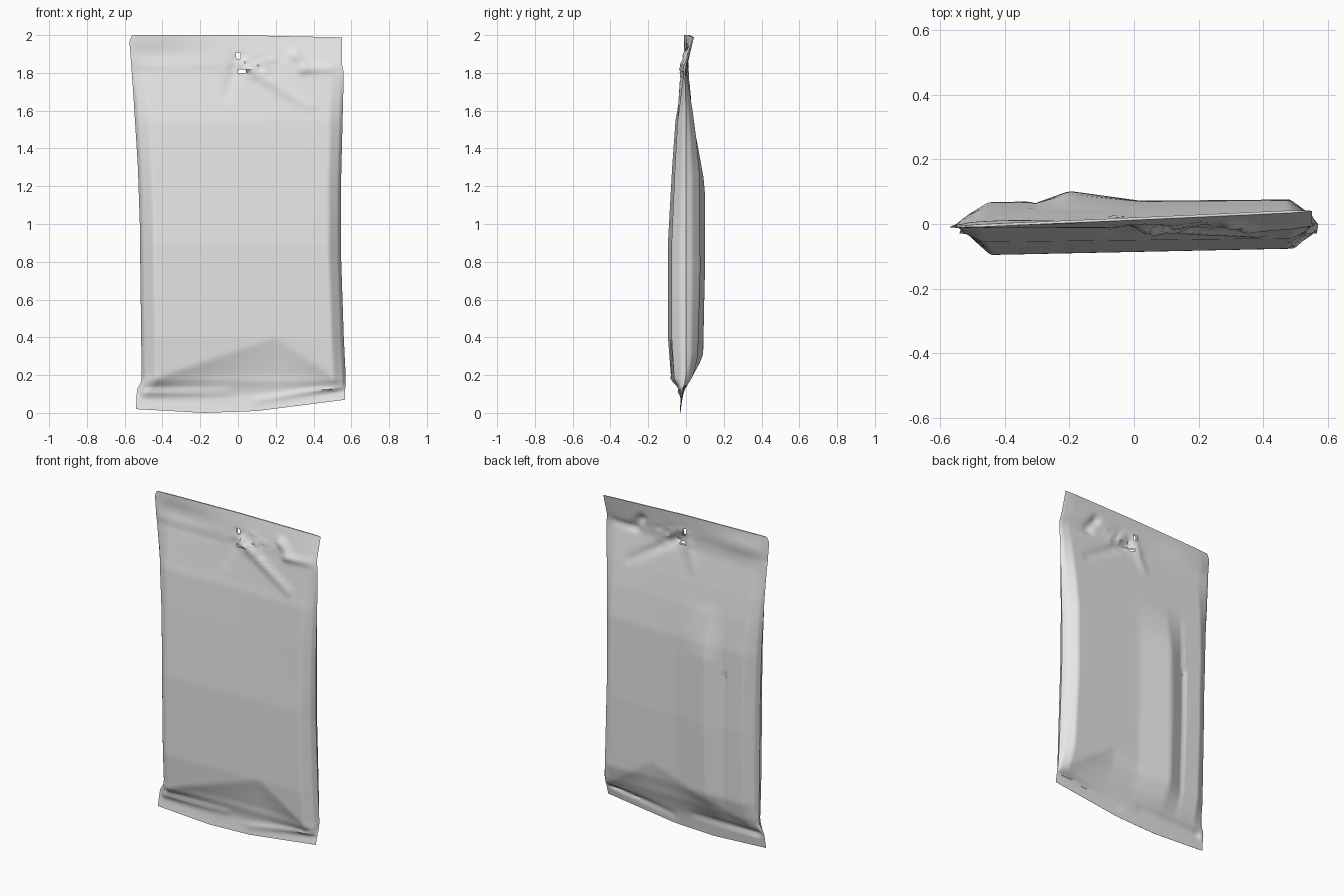
import bpy, bmesh, math, random
from mathutils import Vector

if "Cube" in bpy.data.objects:
    bpy.data.objects.remove(bpy.data.objects["Cube"], do_unlink=True)

COLS, ROWS = 80, 110
random.seed(4)

foil = bpy.data.materials.new("grey_foil")
foil.use_nodes = True
foil.diffuse_color = (0.8, 0.8, 0.8, 1)
foil.node_tree.nodes["Principled BSDF"].inputs["Base Color"].default_value = (0.8, 0.8, 0.8, 1)

# Outline and depth curves, each a list of (height, value)
LEFT = [(0, -.54), (.12, -.535), (.17, -.51), (1, -.52), (1.3, -.53), (1.7, -.555), (1.97, -.575), (2, -.56)]
RIGHT = [(0, .565), (.2, .57), (.4, .56), (.85, .545), (1.2, .545), (1.6, .555), (1.8, .56), (1.85, .55), (2, .55)]
FRONT = [(0, .004), (.09, .012), (.17, .07), (.4, .086), (.9, .086), (1.3, .066), (1.55, .05), (1.8, .008), (2, .004)]
BACK = [(0, .004), (.1, .012), (.3, .06), (.75, .072), (1.25, .07), (1.45, .052), (1.8, .008), (2, .004)]
MID = [(0, -.03), (.08, -.02), (.2, 0), (1.6, 0), (1.78, -.005), (1.85, -.004), (2, .016)]
# Plump cross-section, rib on the back, lower hem and fold line, all across the width
SECTION = [(-1, 0), (-.97, .45), (-.86, 1), (.88, 1), (.97, .45), (1, 0)]
RIB = [(-.32, -.01), (-.2, .032), (.02, 0)]
HEM = [(-.54, .02), (-.18, 0), (.1, .01), (.57, .07)]
FOLD = [(-.55, .14), (.2, .4), (.57, .14)]


def lerp(curve, t):
    if t <= curve[0][0]:
        return curve[0][1]
    for (a, p), (b, q) in zip(curve, curve[1:]):
        if t <= b:
            return p + (q - p) * (t - a) / (b - a)
    return curve[-1][1]


def crease(x, z, start, end, width, depth):
    """Displacement of a pinched crease fading along a line."""
    a, d, p = Vector(start), Vector(end) - Vector(start), Vector((x, z))
    t = max(0, min(1, (p - a).dot(d) / d.length_squared))
    return depth * (1 - .7 * t) * math.exp(-((p - a - d * t).length / width) ** 2)


def wall(x, z, u, side):
    """Depth of the front (side -1) or back (side 1) wall."""
    full = lerp(FRONT if side < 0 else BACK, z)
    fold = lerp(FOLD, x)
    if z < fold:
        full *= max(.12, min(1, .25 + .75 * (z - .08) / (fold - .08)))
    tilt = 1 - side * -.13 * u if side < 0 else 1 + .06 * u
    y = lerp(MID, z) + side * full * lerp(SECTION, u) * tilt
    if side > 0 and .12 < z < 1.5:
        y += lerp(RIB, x) * min(1, (z - .12) * 5, (1.5 - z) * 3) if -.32 < x < .02 else 0
    if z > 1.8:
        y += .045 * x * (z - 1.8) / .2
    return y


def wrinkle(x, z):
    """Creases shared by both walls around the seals."""
    y = crease(x, z, (.02, 1.85), (.38, 1.62), .025, -.02)
    y += crease(x, z, (0, 1.87), (-.06, 1.68), .025, .016)
    y += crease(x, z, (.3, 1.9), (.36, 1.84), .022, -.024)
    y += crease(x, z, (.34, 1.82), (.55, 1.83), .02, -.018)
    y += crease(x, z, (-.5, .1), (-.05, .11), .018, -.02)
    y += crease(x, z, (.56, .12), (.1, .06), .02, -.018)
    y += .012 * math.exp(-((x + .4) / .2) ** 2 - ((z - 1.9) / .06) ** 2)
    crumple = math.exp(-((x - .1) / .12) ** 2 - ((z - 1.84) / .06) ** 2)
    return y + random.uniform(-.012, .012) * crumple


# Packet: front and back walls lofted together from hem to top seal
bm = bmesh.new()
rows = []
for j in range(ROWS + 1):
    z = 2 * j / ROWS
    left, right = lerp(LEFT, z), lerp(RIGHT, z)
    front, back = [], []
    for i in range(COLS + 1):
        u = math.sin(math.pi * (i / COLS - .5))
        x = left + (right - left) * (u + 1) / 2
        shift = wrinkle(x, z) * min(1, 8 * (1 - abs(u)) + .2)
        height = z + lerp(HEM, x) * max(0, 1 - z / .15)
        height -= .012 * max(0, (z - 1.8) / .2) * max(0, x / .55)
        front.append(bm.verts.new((x, wall(x, z, u, -1) + shift, height)))
        if 0 < i < COLS:
            back.append(bm.verts.new((x, wall(x, z, u, 1) + shift, height)))
        else:
            back.append(front[-1])
    rows.append((front, back))

tears = [(.0, 1.89), (.02, 1.81)]
for (f0, b0), (f1, b1) in zip(rows, rows[1:]):
    for i in range(COLS):
        mid = (f0[i].co + f1[i + 1].co) / 2
        if any(math.hypot(mid.x - x, mid.z - z) < .017 for x, z in tears):
            continue
        bm.faces.new((f0[i], f0[i + 1], f1[i + 1], f1[i]))
        bm.faces.new((b0[i + 1], b0[i], b1[i], b1[i + 1]))

# Close the hem and the top seal
for (front, back), flip in ((rows[0], False), (rows[-1], True)):
    for i in range(COLS):
        ring = []
        for v in (front[i], back[i], back[i + 1], front[i + 1]):
            if v not in ring:
                ring.append(v)
        bm.faces.new(ring[::-1] if flip else ring)

mesh = bpy.data.meshes.new("packet")
bm.to_mesh(mesh)
bm.free()
mesh.materials.append(foil)
packet = bpy.data.objects.new("packet", mesh)
bpy.context.collection.objects.link(packet)
bpy.context.view_layer.objects.active = packet
packet.select_set(True)
bpy.ops.object.shade_smooth_by_angle(angle=math.radians(50))
